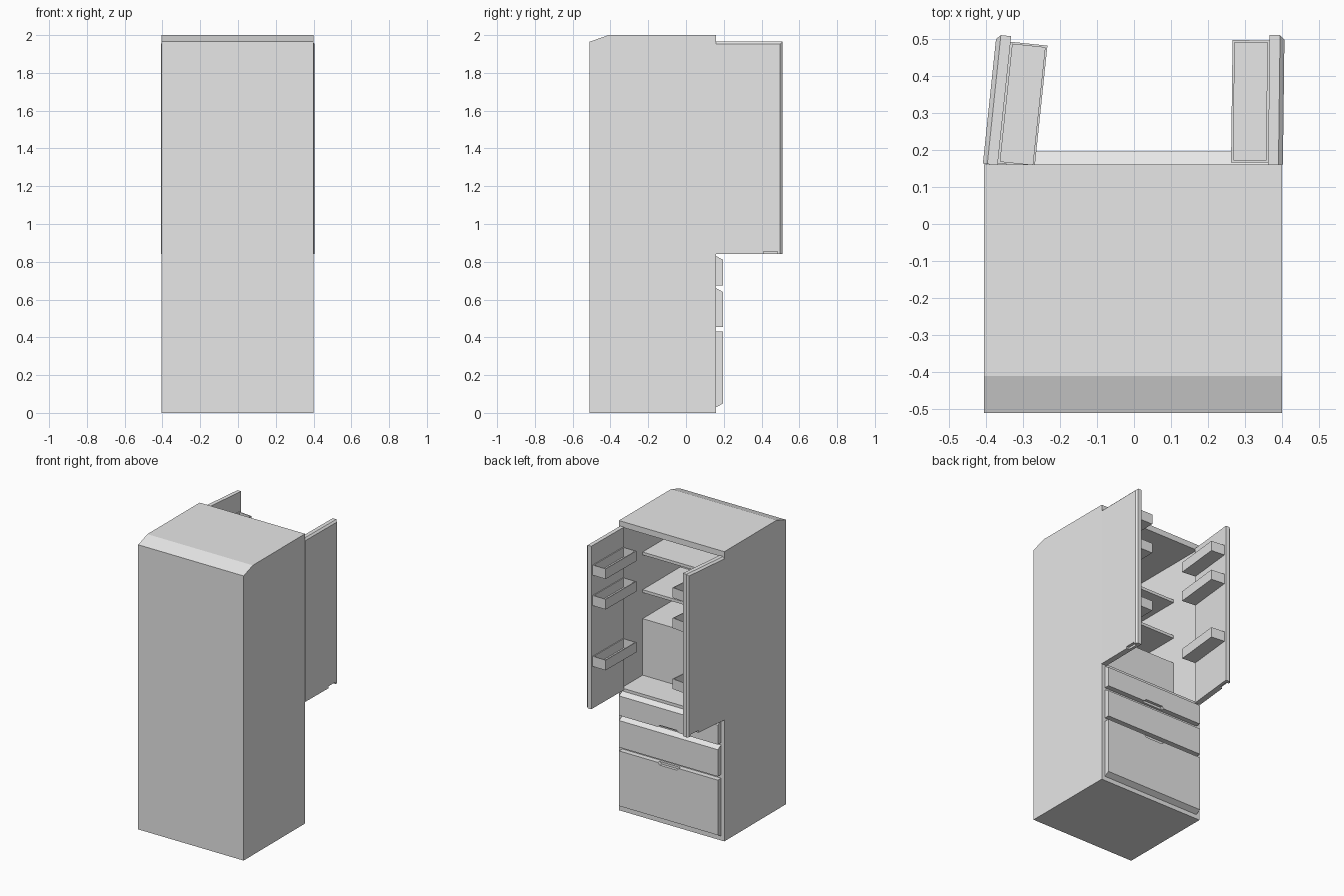
import bpy, bmesh, math
from mathutils import Matrix

cube = bpy.data.objects.get("Cube")
if cube:
    bpy.data.objects.remove(cube, do_unlink=True)

GREY = (0.8, 0.8, 0.8, 1.0)
mat = bpy.data.materials.new("light grey")
mat.use_nodes = True
mat.diffuse_color = GREY
mat.node_tree.nodes["Principled BSDF"].inputs["Base Color"].default_value = GREY

LEFT, RIGHT, FACE = -0.405, 0.40, 0.16
IN_L, IN_R, IN_BACK = -0.385, 0.38, -0.48
MID = (LEFT + RIGHT) / 2


def finish(name, bm):
    bmesh.ops.recalc_face_normals(bm, faces=bm.faces[:])
    mesh = bpy.data.meshes.new(name)
    bm.to_mesh(mesh)
    bm.free()
    mesh.materials.append(mat)
    obj = bpy.data.objects.new(name, mesh)
    bpy.context.collection.objects.link(obj)
    return obj


def box_mesh(x, y, z):
    bm = bmesh.new()
    bmesh.ops.create_cube(bm, size=1)
    for v in bm.verts:
        v.co = [lo + (c + 0.5) * (hi - lo) for c, (lo, hi) in zip(v.co, (x, y, z))]
    return bm


def box(name, x, y, z):
    return finish(name, box_mesh(x, y, z))


def prism(name, points, place, lo, hi):
    """Extrude a flat outline from lo to hi; place(a, b, depth) gives the axes."""
    bm = bmesh.new()
    face = bm.faces.new([bm.verts.new(place(a, b, lo)) for a, b in points])
    ext = bmesh.ops.extrude_face_region(bm, geom=[face])
    start, end = place(0, 0, lo), place(0, 0, hi)
    move = [e - s for s, e in zip(start, end)]
    bmesh.ops.translate(bm, vec=move, verts=[g for g in ext["geom"] if isinstance(g, bmesh.types.BMVert)])
    return finish(name, bm)


def side_profile(a, b, d):
    return (d, a, b)


def face_profile(a, b, d):
    return (a, d, b)


def apply(obj, mod):
    bpy.ops.object.select_all(action="DESELECT")
    bpy.context.view_layer.objects.active = obj
    obj.select_set(True)
    bpy.ops.object.modifier_apply(modifier=mod.name)


def cut(obj, cutter):
    cutter.hide_render = True
    mod = obj.modifiers.new("cut", "BOOLEAN")
    mod.operation, mod.solver, mod.object = "DIFFERENCE", "EXACT", cutter
    apply(obj, mod)
    bpy.data.objects.remove(cutter, do_unlink=True)


# Cabinet with a sloped top edge and a hollow upper compartment
cabinet = prism("cabinet",
                [(-0.51, 0), (FACE, 0), (FACE, 2), (-0.41, 2), (-0.51, 1.965)],
                side_profile, LEFT, RIGHT)
cut(cabinet, box("cavity_cutter", (IN_L, IN_R), (IN_BACK, 0.3), (0.85, 1.96)))

# Shelves and the storage block inside
for name, low, high in (("upper_shelf", 1.68, 1.70),
                        ("middle_shelf", 1.42, 1.44),
                        ("storage_block", 0.85, 1.24)):
    box(name, (IN_L, IN_R), (IN_BACK, -0.07), (low, high))

# Drawer fronts: slope_top / slope_low chamfer the outer edge
OUT = 0.196
drawers = {}
for name, low, high, slope_low, slope_top in (("top_drawer", 0.675, 0.83, 0, 0.02),
                                              ("middle_drawer", 0.455, 0.66, 0, 0.02),
                                              ("bottom_drawer", 0.03, 0.43, 0.02, 0)):
    outline = [(FACE, low), (OUT, low + slope_low), (OUT, high - slope_top), (FACE, high)]
    drawers[name] = prism(name, outline, side_profile, IN_L + 0.005, IN_R - 0.005)

# Finger grips notched into the drawer edges
for name, edge, direction in (("top_drawer", 0.675, 1), ("bottom_drawer", 0.43, -1)):
    outline = [(MID - 0.09, edge - direction * 0.01), (MID + 0.09, edge - direction * 0.01),
               (MID + 0.065, edge + direction * 0.015), (MID - 0.065, edge + direction * 0.015)]
    cut(drawers[name], prism("grip_cutter", outline, face_profile, 0.176, 0.22))


# Open doors, each with a chamfered outer edge, a grip and three bins
def build_door(label, side, hinge_x, hinge_y, angle):
    move = (Matrix.Translation((hinge_x, hinge_y, 0)) @ Matrix.Rotation(math.radians(angle), 4, "Z"))

    def across(a, b):
        return tuple(sorted((a * side, b * side)))

    low, high, length = 0.84, 1.965, 0.35
    bm = box_mesh(across(-0.04, 0), (0, length), (low, high))
    edges = [e for e in bm.edges
             if all(abs(v.co.x) < 0.001 for v in e.verts)
             and (all(v.co.y > length - 0.01 for v in e.verts)
                  or all(v.co.z > high - 0.01 for v in e.verts))]
    bmesh.ops.bevel(bm, geom=edges, offset=0.012, segments=1, affect="EDGES")
    door = finish(label + "_door", bm)
    cut(door, box("grip_cutter", across(-0.02, 0.02), (0.25, 0.325), (low - 0.02, low + 0.014)))
    door.data.transform(move)

    for place, base in (("upper", 1.76), ("middle", 1.55), ("lower", 1.13)):
        bm = box_mesh(across(-0.14, -0.04), (0.005, 0.335), (base, base + 0.07))
        bm.normal_update()
        bm.faces.ensure_lookup_table()
        top = max(bm.faces, key=lambda f: f.calc_center_median().z)
        bmesh.ops.delete(bm, geom=[top], context="FACES_ONLY")
        tray = finish(f"{label}_{place}_bin", bm)
        mod = tray.modifiers.new("walls", "SOLIDIFY")
        mod.thickness, mod.offset, mod.use_even_offset = 0.006, -1, True
        apply(tray, mod)
        tray.data.transform(move)


build_door("left", 1, 0.402, 0.16, -0.7)
build_door("right", -1, -0.408, 0.163, -6)
